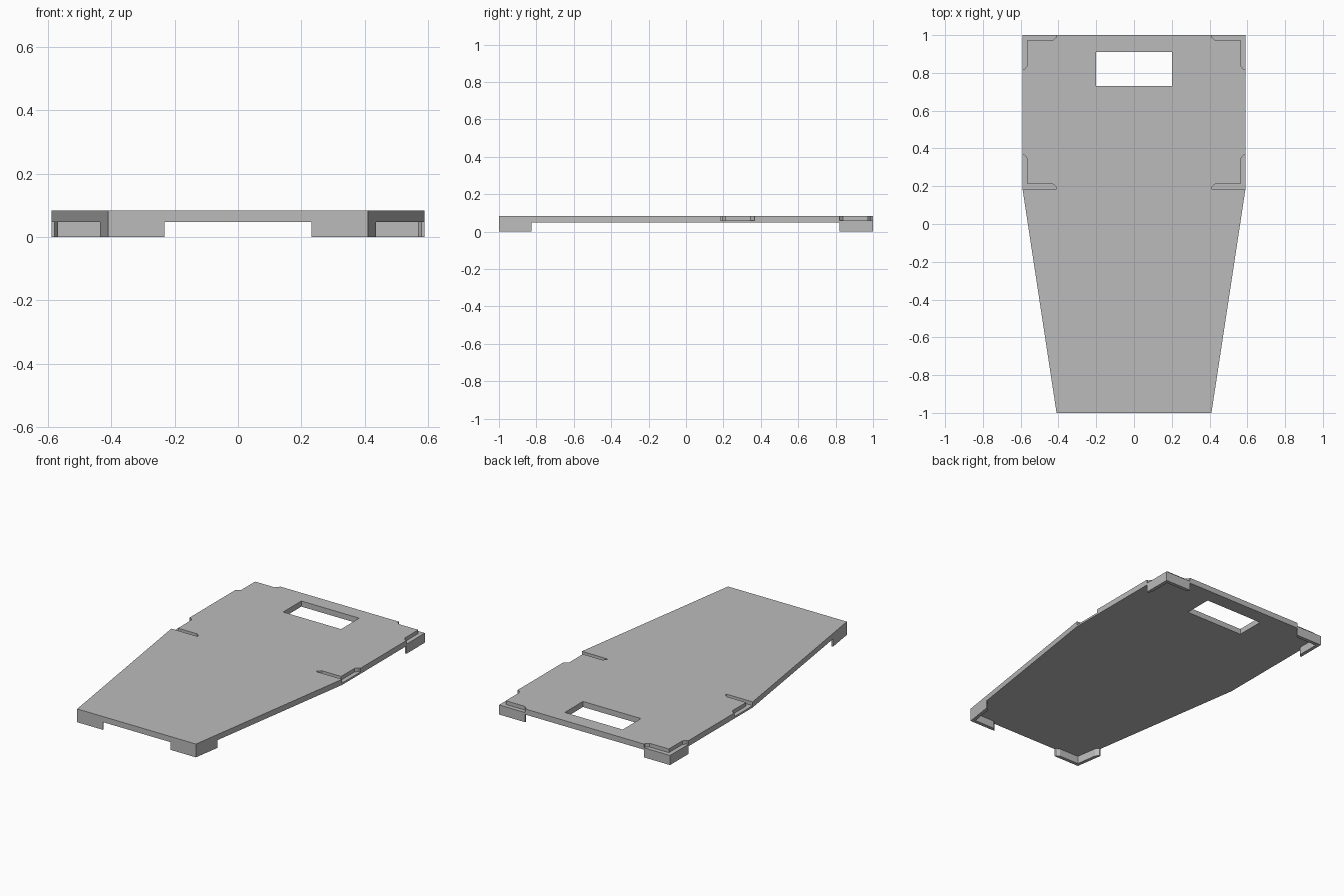
import bpy, bmesh
from mathutils import Vector

cube = bpy.data.objects.get("Cube")
if cube:
    bpy.data.objects.remove(cube, do_unlink=True)

BOTTOM, TOP, FLOOR = 0.048, 0.083, 0.06   # plate underside, plate top, recess floor
WIDE, NARROW, BEND = 0.59, 0.41, 0.185    # half widths and where the taper starts

grey = bpy.data.materials.new("plain grey")
grey.use_nodes = True
GREY = (0.5, 0.5, 0.5, 1)
grey.diffuse_color = GREY
grey.node_tree.nodes["Principled BSDF"].inputs["Base Color"].default_value = GREY


def prism(name, outline, z0, z1):
    """Extrude a flat outline between two heights."""
    bm = bmesh.new()
    base = bm.faces.new([bm.verts.new((p[0], p[1], z0)) for p in outline])
    grown = bmesh.ops.extrude_face_region(bm, geom=[base])["geom"]
    for v in grown:
        if isinstance(v, bmesh.types.BMVert):
            v.co.z = z1
    bmesh.ops.recalc_face_normals(bm, faces=bm.faces)
    mesh = bpy.data.meshes.new(name)
    bm.to_mesh(mesh)
    bm.free()
    mesh.materials.append(grey)
    obj = bpy.data.objects.new(name, mesh)
    bpy.context.collection.objects.link(obj)
    return obj


def bracket(corner, a, b, length, thick, out_a=0.0, out_b=0.0):
    """L outline with chamfered ends; out_* push the outer edges outward."""
    c, a, b = Vector(corner), Vector(a).normalized(), Vector(b).normalized()
    tip, lip = length - 0.02, 0.01
    return [c - a * out_a - b * out_b,
            c + a * length - b * out_b, c + a * length + b * lip,
            c + a * tip + b * thick, c + (a + b) * thick,
            c + b * tip + a * thick, c + b * length + a * lip,
            c + b * length - a * out_a]


def cut(target, cutter):
    mod = target.modifiers.new(cutter.name, 'BOOLEAN')
    mod.operation = 'DIFFERENCE'
    mod.solver = 'EXACT'
    mod.object = cutter
    cutter.hide_render = True
    cutter.hide_set(True)
    cutter.display_type = 'WIRE'


# Tapered plate
plate = prism("tapered_plate",
              [(-NARROW, -1), (NARROW, -1), (WIDE, BEND),
               (WIDE, 1), (-WIDE, 1), (-WIDE, BEND)], BOTTOM, TOP)

# Rectangular window near the back
cut(plate, prism("window_cutter",
                 [(-0.2, 0.73), (0.2, 0.73), (0.2, 0.91), (-0.2, 0.91)], 0, 0.2))

for side, s in (("left", 1), ("right", -1)):
    # Corner recesses in the top of the rectangular part
    cut(plate, prism(f"back_{side}_recess_cutter",
                     bracket((s * WIDE, 1), (-s, 0), (0, -1), 0.18, 0.027, 0.03, 0.03),
                     FLOOR, 0.2))
    cut(plate, prism(f"middle_{side}_recess_cutter",
                     bracket((s * WIDE, BEND), (-s, 0), (0, 1), 0.18, 0.027, 0.03, 0),
                     FLOOR, 0.2))
    # Corner feet below the plate
    prism(f"back_{side}_foot",
          bracket((s * WIDE, 1), (-s, 0), (0, -1), 0.18, 0.022), 0, BOTTOM)
    prism(f"front_{side}_foot",
          bracket((s * NARROW, -1), (-s, 0), (s * (WIDE - NARROW), 1 + BEND), 0.177, 0.022),
          0, BOTTOM)
